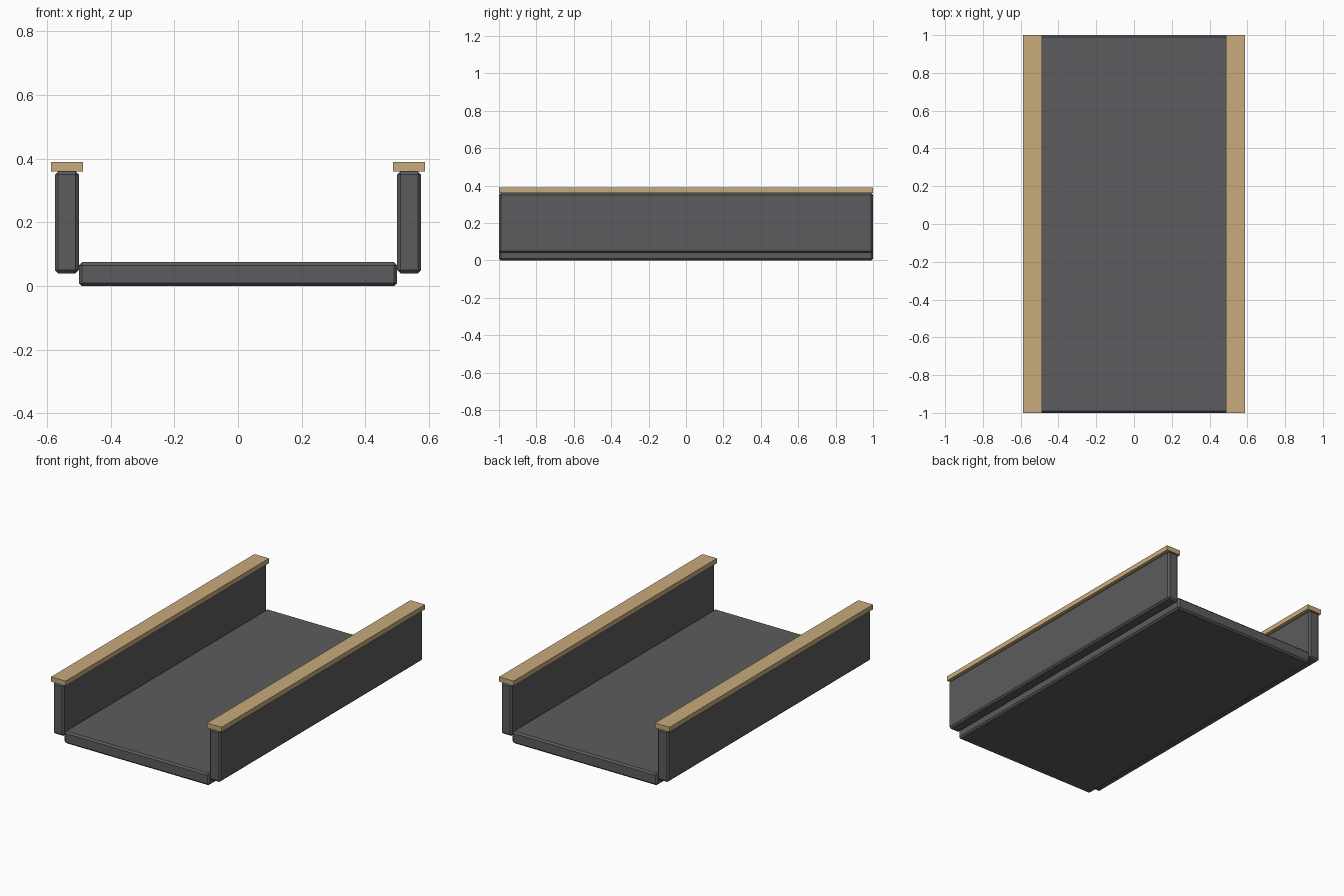
import bpy

# Remove the default cube
cube = bpy.data.objects.get("Cube")
if cube:
    bpy.data.objects.remove(cube, do_unlink=True)


def make_material(name, rgb):
    mat = bpy.data.materials.new(name)
    mat.use_nodes = True
    color = (*rgb, 1.0)
    mat.diffuse_color = color
    mat.node_tree.nodes["Principled BSDF"].inputs["Base Color"].default_value = color
    return mat


def make_box(name, x, z, mat, bevel=0.0):
    """Full-length box spanning the given x and z ranges."""
    bpy.ops.mesh.primitive_cube_add(size=1, location=((x[0] + x[1]) / 2, 0, (z[0] + z[1]) / 2))
    obj = bpy.context.object
    obj.name = name
    obj.scale = (x[1] - x[0], 2.0, z[1] - z[0])
    bpy.ops.object.transform_apply(location=False, rotation=False, scale=True)
    obj.data.materials.append(mat)
    if bevel:
        mod = obj.modifiers.new("Chamfer", "BEVEL")
        mod.width = bevel
        mod.segments = 1
    return obj


concrete = make_material("dark grey", (0.107, 0.107, 0.112))
wood = make_material("tan", (0.578, 0.407, 0.202))

# Deck slab
make_box("deck", (-0.5, 0.5), (0, 0.075), concrete, 0.01)

# Side walls with flat rails on top
for side, s in (("left", 1), ("right", -1)):
    make_box(side + "_wall", sorted((s * 0.5, s * 0.575)), (0.04, 0.36), concrete, 0.01)
    make_box(side + "_rail", sorted((s * 0.487, s * 0.587)), (0.36, 0.39), wood)
